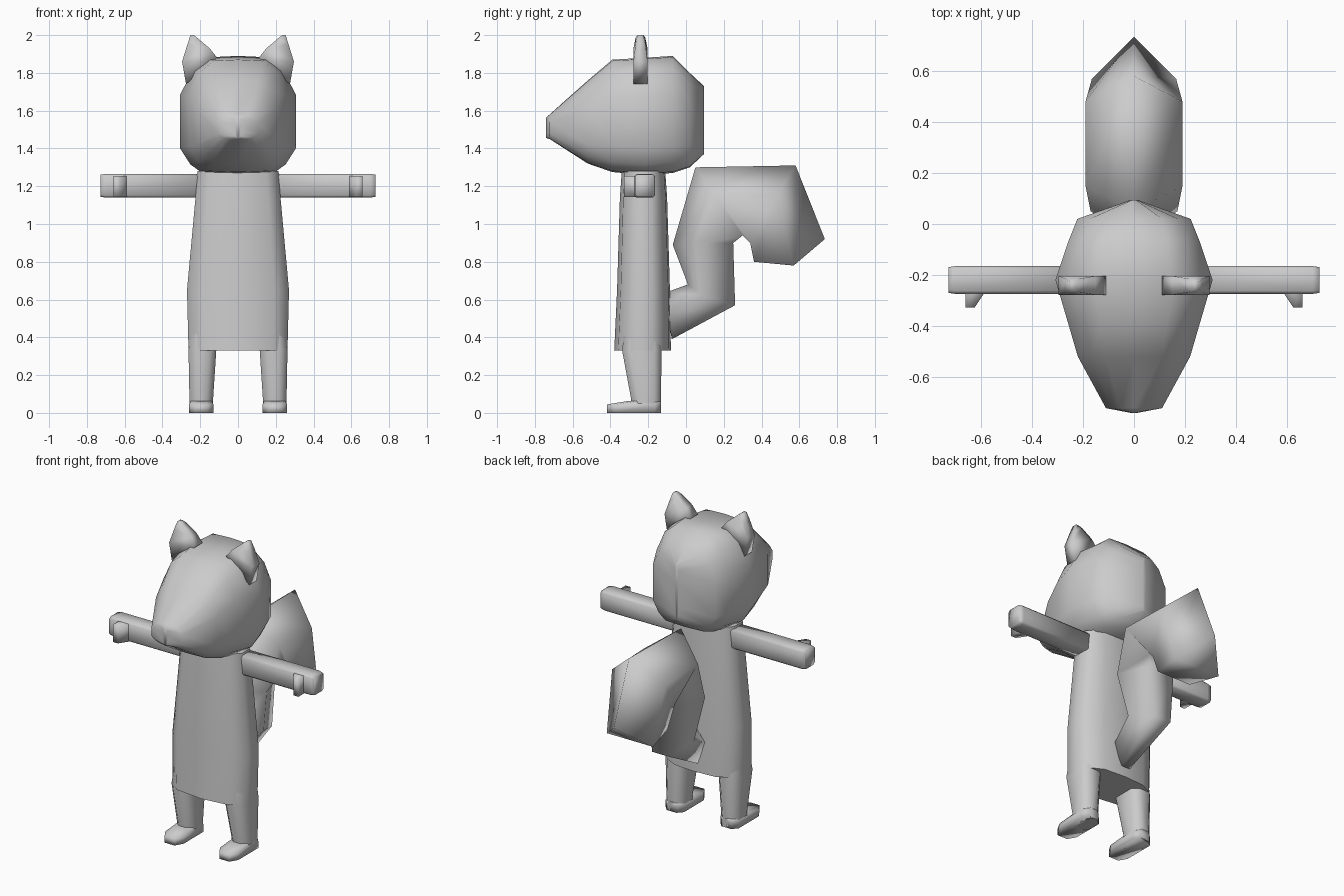
import bpy, bmesh, math
from mathutils import Vector

if "Cube" in bpy.data.objects:
    bpy.data.objects.remove(bpy.data.objects["Cube"])

grey = bpy.data.materials.new("fur_grey")
grey.diffuse_color = (0.6, 0.6, 0.6, 1)
grey.use_nodes = True
grey.node_tree.nodes["Principled BSDF"].inputs["Base Color"].default_value = grey.diffuse_color


def loft(name, rings, mirror=False, angle=180):
    """Skin a list of equal-length point rings, close both ends."""
    bm = bmesh.new()
    loops = [[bm.verts.new(p) for p in r] for r in rings]
    for a, b in zip(loops, loops[1:]):
        n = len(a)
        for i in range(n):
            j = (i + 1) % n
            bm.faces.new((a[i], a[j], b[j], b[i]))
    bm.faces.new(loops[0])
    bm.faces.new(loops[-1])
    bmesh.ops.remove_doubles(bm, verts=bm.verts, dist=0.0005)
    bmesh.ops.recalc_face_normals(bm, faces=bm.faces)
    me = bpy.data.meshes.new(name)
    bm.to_mesh(me)
    bm.free()
    ob = bpy.data.objects.new(name, me)
    bpy.context.collection.objects.link(ob)
    me.materials.append(grey)
    bpy.context.view_layer.objects.active = ob
    ob.select_set(True)
    bpy.ops.object.shade_smooth_by_angle(angle=math.radians(angle))
    ob.select_set(False)
    if mirror:
        ob.modifiers.new("Mirror", 'MIRROR')
    return ob


def sym(half):
    """Mirror a half outline (first and last points on the centre line)."""
    return half + [(-x, t) for x, t in half[-2:0:-1]]


def chamfered(u0, u1, v0, v1, c):
    """Rectangle with cut corners."""
    return [(u0 + c, v0), (u1 - c, v0), (u1, v0 + c), (u1, v1 - c),
            (u1 - c, v1), (u0 + c, v1), (u0, v1 - c), (u0, v0 + c)]


# Head: rings along y (y, half width, bottom, top)
head_shape = sym([(0, 1), (.5, .99), (.78, .89), (1, .68), (1, .23),
                  (.82, .09), (.6, .01), (0, 0)])
head = [(-.74, .015, 1.455, 1.565), (-.722, .11, 1.45, 1.58),
        (-.52, .22, 1.32, 1.76), (-.39, .258, 1.275, 1.87),
        (-.22, .308, 1.26, 1.88), (-.07, .258, 1.27, 1.89),
        (.02, .222, 1.30, 1.80), (.095, .012, 1.37, 1.73)]
loft("head", [[(x * w, y, b + t * (h - b)) for x, t in head_shape]
              for y, w, b, h in head], angle=85)

# Ears: outline tapering from base to tip, box section
ear = [(.11, 1.88, .275, 1.74, .037), (.15, 1.93, .296, 1.86, .037),
       (.215, 1.985, .268, 1.95, .026), (.235, 2.0, .252, 2.0, .016)]
loft("ear", [[(x0, -.241 - d, z0), (x1, -.241 - d, z1),
              (x1, -.241 + d, z1), (x0, -.241 + d, z0)]
             for x0, z0, x1, z1, d in ear], mirror=True, angle=95)

# Torso: rings along z (z, half width, front y, back y)
torso_shape = sym([(0, 0), (.71, .07), (1, .30), (1, .68), (.84, .84), (.55, .97), (0, 1)])
torso = [(.33, .262, -.38, -.08), (.65, .27, -.365, -.085),
         (1.14, .225, -.35, -.10), (1.28, .215, -.34, -.11)]
loft("torso", [[(x * w, f + t * (b - f), z) for x, t in torso_shape]
               for z, w, f, b in torso], angle=70)

# Arms with a small thumb
loft("arm", [[(x, y, z) for y, z in chamfered(-.274 + s, -.165 - s, 1.14 + s, 1.265 - s, .012)]
             for x, s in ((.15, 0), (.70, 0), (.728, .004))], mirror=True)
loft("thumb", [[(x0, y, 1.142), (x1, y, 1.142), (x1, y, 1.255), (x0, y, 1.255)]
               for y, x0, x1 in ((-.24, .58, .66), (-.275, .59, .66), (-.328, .625, .66))],
     mirror=True)

# Legs and feet
legs = [(0.0, .132, .257, -.29, -.132), (.07, .132, .257, -.29, -.132),
        (.33, .115, .262, -.338, -.13), (.50, .115, .245, -.32, -.14)]
loft("leg", [[(x, y, z) for x, y in chamfered(x0, x1, f, b, .036)]
             for z, x0, x1, f, b in legs], mirror=True, angle=80)
foot = [(0.0, .130, .260, -.418), (.045, .130, .260, -.418), (.064, .14, .25, -.30)]
loft("foot", [[(x0 + .03, f, z), (x1 - .03, f, z), (x1, f + .05, z), (x1, -.165, z),
               (x1 - .03, -.132, z), (x0 + .03, -.132, z), (x0, -.165, z),
               (x0, f + .05, z)] for z, x0, x1, f in foot], mirror=True)

# Tail: ridge point, side point and inner point (y, z), half width, inner width
tail = [((-.10, .64), (-.10, .53), (-.075, .39), .07, .03),
        ((.01, .68), (.09, .62), (.26, .57), .12, .06),
        ((-.07, .89), (.05, .90), (.25, .90), .17, .09),
        ((.05, 1.30), (.15, 1.16), (.30, .94), .19, .13),
        ((.58, 1.31), (.48, 1.15), (.34, .90), .19, .14),
        ((.735, .92), (.57, .78), (.36, .80), .165, .12)]
loft("tail", [[(0, *o), (w, *m), (v, *i), (-v, *i), (-w, *m)]
              for o, m, i, w, v in tail], angle=95)
